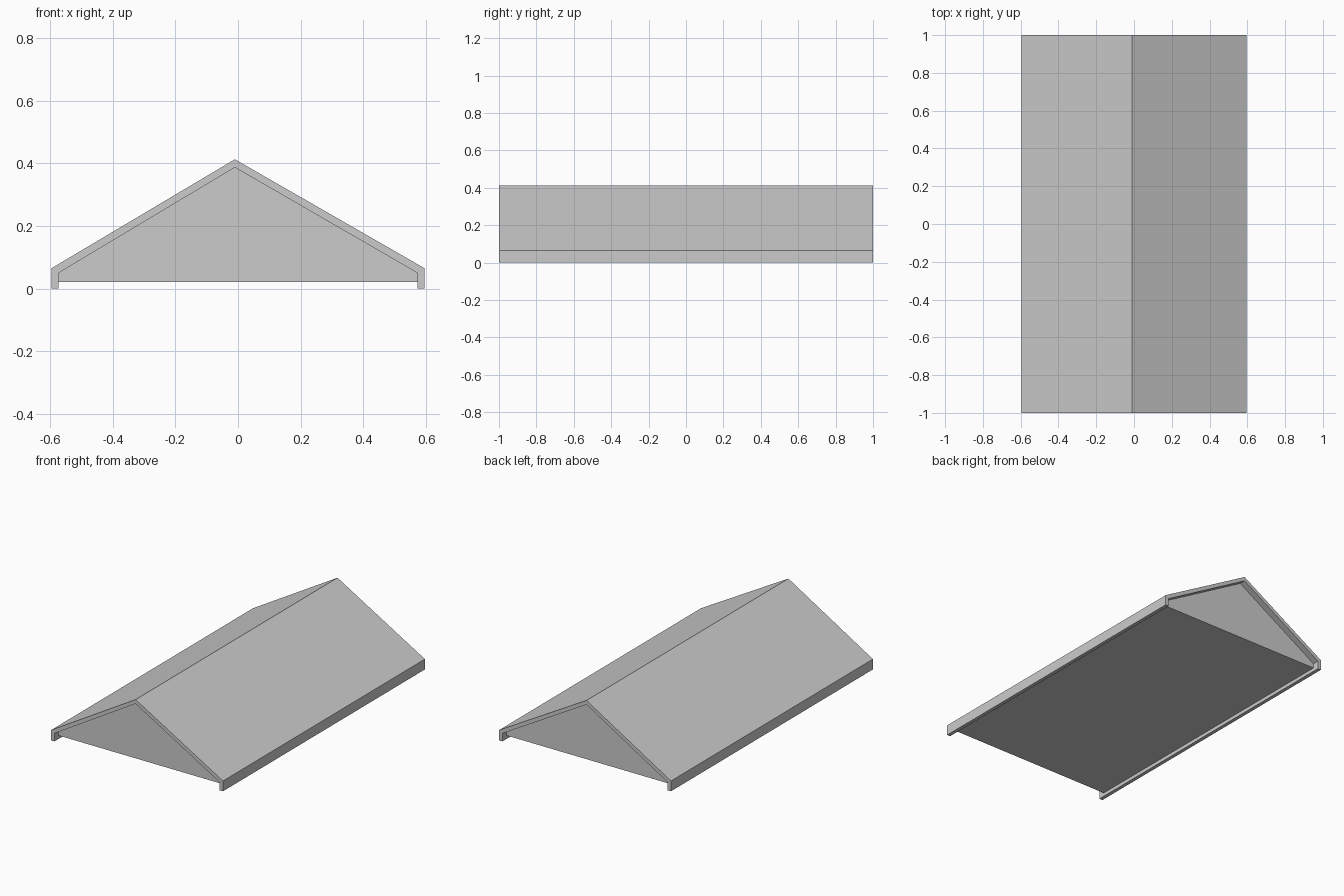
import bpy
import bmesh

cube = bpy.data.objects.get("Cube")
if cube:
    bpy.data.objects.remove(cube, do_unlink=True)

grey = bpy.data.materials.new("plain grey")
grey.use_nodes = True
colour = (0.6, 0.6, 0.6, 1)
grey.diffuse_color = colour
grey.node_tree.nodes["Principled BSDF"].inputs["Base Color"].default_value = colour


def extrude_profile(name, profile, half_length):
    """Extrude an x-z outline along y, centred on y = 0."""
    bm = bmesh.new()
    face = bm.faces.new([bm.verts.new((x, -half_length, z)) for x, z in profile])
    result = bmesh.ops.extrude_face_region(bm, geom=[face])
    moved = [v for v in result["geom"] if isinstance(v, bmesh.types.BMVert)]
    bmesh.ops.translate(bm, verts=moved, vec=(0, 2 * half_length, 0))
    bmesh.ops.recalc_face_normals(bm, faces=bm.faces)
    mesh = bpy.data.meshes.new(name)
    bm.to_mesh(mesh)
    bm.free()
    mesh.materials.append(grey)
    obj = bpy.data.objects.new(name, mesh)
    bpy.context.collection.objects.link(obj)
    return obj


def gable_outline(half_width, foot, eave, ridge):
    """Open outline from one foot over the slightly offset ridge to the other."""
    return [(-half_width, foot), (-half_width, eave), (-0.01, ridge),
            (half_width, eave), (half_width, foot)]


# Roof covering: two slopes with short vertical eaves
outer = gable_outline(0.596, 0, 0.065, 0.413)
inner = gable_outline(0.573, 0, 0.05, 0.387)
extrude_profile("roof_shell", outer + inner[::-1], 1.0)

# Recessed gable ends and flat ceiling
extrude_profile("gable_infill", gable_outline(0.573, 0.022, 0.05, 0.387), 0.96)
